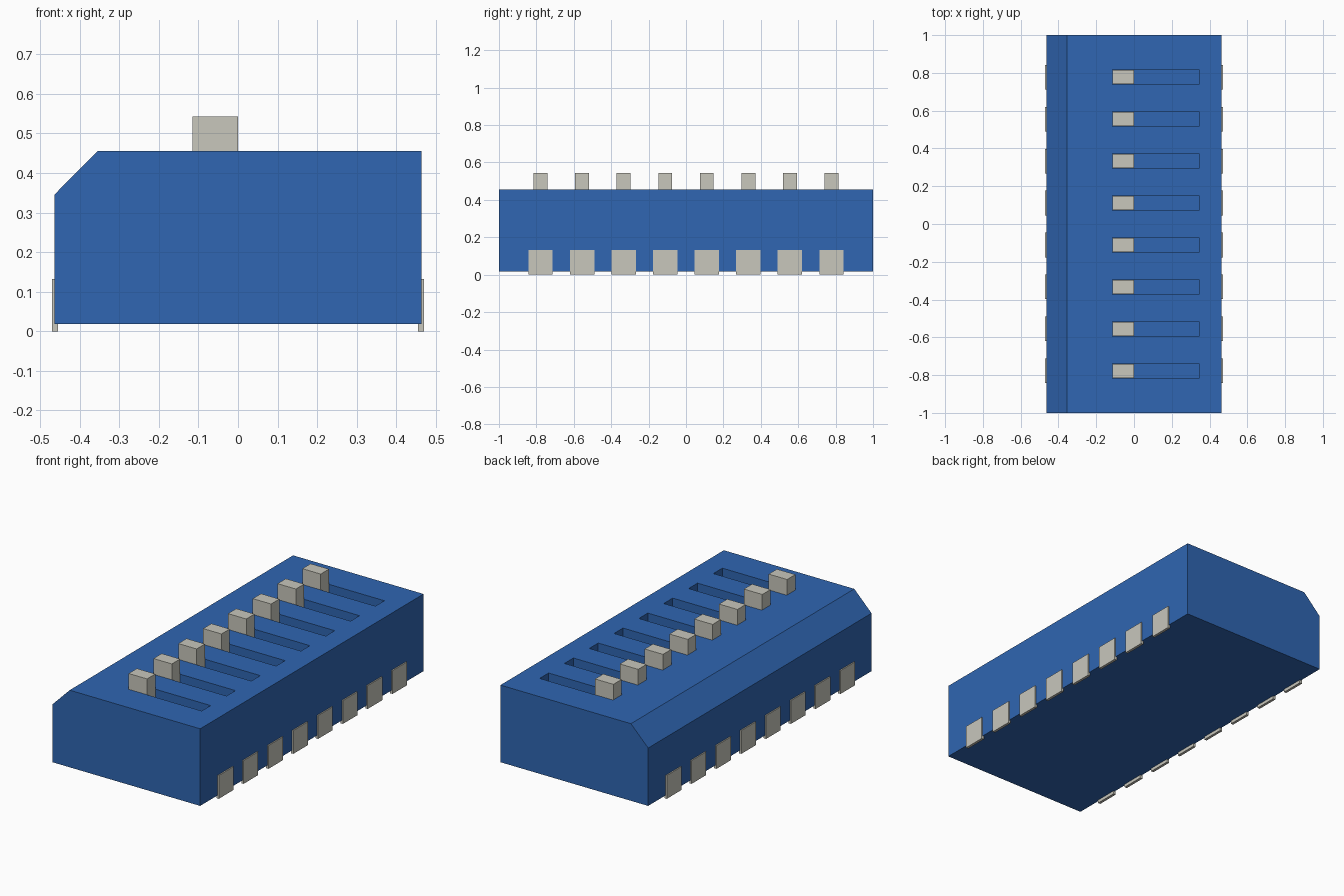
import bpy, bmesh
from mathutils import Matrix, Vector

cube = bpy.data.objects.get("Cube")
if cube:
    bpy.data.objects.remove(cube, do_unlink=True)


def material(name, rgb):
    m = bpy.data.materials.new(name)
    m.use_nodes = True
    col = (*rgb, 1.0)
    m.diffuse_color = col
    m.node_tree.nodes["Principled BSDF"].inputs["Base Color"].default_value = col
    return m


def finish(name, bm, mat):
    bmesh.ops.recalc_face_normals(bm, faces=bm.faces)
    me = bpy.data.meshes.new(name)
    bm.to_mesh(me)
    bm.free()
    me.materials.append(mat)
    ob = bpy.data.objects.new(name, me)
    bpy.context.scene.collection.objects.link(ob)
    return ob


def box(name, x, y, z, mat):
    """Box from (min, max) ranges."""
    bm = bmesh.new()
    size = [b - a for a, b in (x, y, z)]
    mid = [(a + b) / 2 for a, b in (x, y, z)]
    bmesh.ops.create_cube(bm, size=1.0, matrix=Matrix.Translation(mid) @ Matrix.Diagonal((*size, 1)))
    return finish(name, bm, mat)


blue = material("blue plastic", (0.029, 0.133, 0.445))
grey = material("pale warm grey", (0.578, 0.571, 0.503))

TOP, FLOOR = 0.455, 0.37
SLOT_X = (-0.115, 0.345)
ROWS = [(i - 3.5) * 0.2222 for i in range(8)]

# Housing: chamfered profile extruded along y
profile = [(-0.463, 0.018), (0.463, 0.018), (0.463, TOP), (-0.355, TOP), (-0.463, 0.346)]
bm = bmesh.new()
face = bm.faces.new([bm.verts.new((x, -1, z)) for x, z in profile])
ext = bmesh.ops.extrude_face_region(bm, geom=[face])
verts = [g for g in ext["geom"] if isinstance(g, bmesh.types.BMVert)]
bmesh.ops.translate(bm, verts=verts, vec=Vector((0, 2, 0)))
housing = finish("housing", bm, blue)

for n, y in enumerate(ROWS, 1):
    # Slot cut into the top
    cutter = box("slot_cutter", SLOT_X, (y - 0.04, y + 0.04), (FLOOR, TOP + 0.1), blue)
    cutter.hide_render = True
    mod = housing.modifiers.new("slot", "BOOLEAN")
    mod.operation = "DIFFERENCE"
    mod.solver = "EXACT"
    mod.object = cutter
    bpy.context.view_layer.objects.active = housing
    bpy.ops.object.modifier_apply(modifier=mod.name)
    bpy.data.objects.remove(cutter, do_unlink=True)

    # Slider at the chamfered end of its slot
    box(f"slider_{n}", (SLOT_X[0], 0), (y - 0.037, y + 0.037), (FLOOR, 0.543), grey)

    # Pair of flat contact pads on the long sides
    for side, x in (("left", (0.455, 0.47)), ("right", (-0.47, -0.455))):
        box(f"{side}_contact_{n}", x, (y - 0.065, y + 0.065), (0, 0.132), grey)
